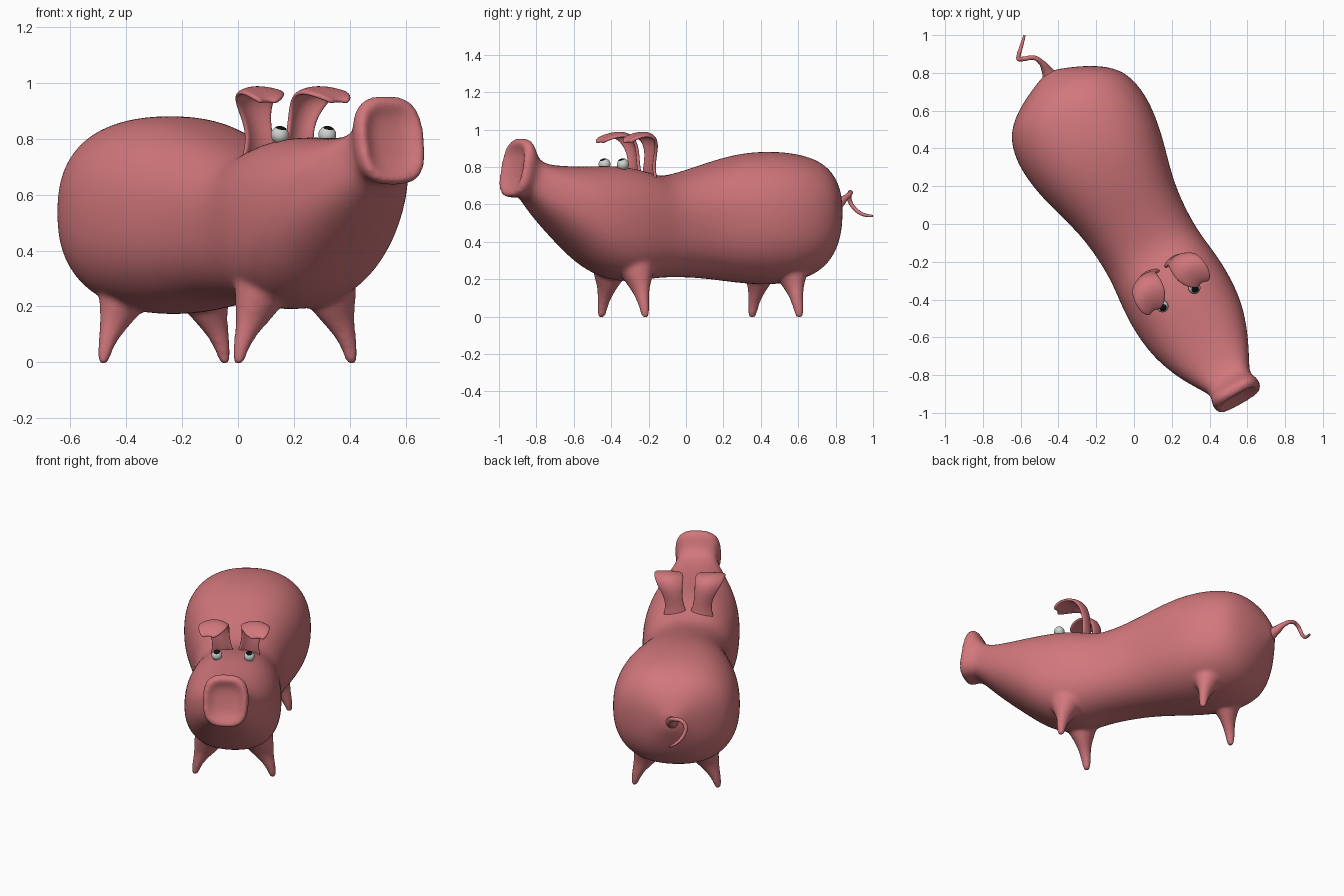
import bpy, bmesh, math
from mathutils import Vector, Matrix

cube = bpy.data.objects.get("Cube")
if cube:
    bpy.data.objects.remove(cube)

TURN = Matrix.Rotation(math.radians(30), 4, 'Z')


def at(side, ahead, z):
    """Animal's own axes (left, forward, up) to the world."""
    return TURN @ Vector((side + 0.01, -ahead, z))


def material(name, rgb):
    m = bpy.data.materials.new(name)
    m.use_nodes = True
    m.diffuse_color = (*rgb, 1)
    bsdf = m.node_tree.nodes["Principled BSDF"]
    bsdf.inputs["Base Color"].default_value = (*rgb, 1)
    bsdf.inputs["Roughness"].default_value = 0.6
    return m


pink = material("pink_skin", (0.64, 0.185, 0.2))
white = material("eye_white", (0.62, 0.65, 0.62))
black = material("pupil_black", (0.005, 0.005, 0.005))


def finish(bm, name, *mats):
    bmesh.ops.recalc_face_normals(bm, faces=bm.faces)
    for f in bm.faces:
        f.smooth = True
    mesh = bpy.data.meshes.new(name)
    bm.to_mesh(mesh)
    bm.free()
    for m in mats:
        mesh.materials.append(m)
    ob = bpy.data.objects.new(name, mesh)
    bpy.context.collection.objects.link(ob)
    return ob


def loft(bm, rings, closed=True):
    rows = [[bm.verts.new(p) for p in r] for r in rings]
    n = len(rows[0])
    for a, b in zip(rows, rows[1:]):
        for i in range(n if closed else n - 1):
            j = (i + 1) % n
            bm.faces.new((a[i], a[j], b[j], b[i]))
    if closed:
        bm.faces.new(rows[0])
        bm.faces.new(rows[-1])


def power(v, p):
    return math.copysign(abs(v) ** p, v)


def body_ring(ahead, half, low, high, n=32):
    snout = min(1, max(0, (ahead - 0.85) / 0.15))
    p = 2 / (2.35 + 0.55 * snout)
    mid, tall = (low + high) / 2, (high - low) / 2
    pts = []
    for i in range(n):
        a = math.tau * i / n
        dz = tall * power(math.sin(a), p)
        pts.append(at(half * power(math.cos(a), p) + 0.008 * snout,
                      ahead - 0.2 * snout * dz, mid + dz))
    return pts


# Body: forward position, half width, underside, top; ends in the shallow snout dish
body_sections = [
    (-0.92, 0.03, 0.54, 0.62), (-0.905, 0.07, 0.50, 0.655), (-0.88, 0.13, 0.43, 0.71),
    (-0.845, 0.205, 0.345, 0.765), (-0.79, 0.29, 0.265, 0.82), (-0.71, 0.362, 0.205, 0.862),
    (-0.55, 0.392, 0.165, 0.888), (-0.35, 0.362, 0.175, 0.878), (-0.15, 0.30, 0.20, 0.825),
    (0.0, 0.272, 0.21, 0.78), (0.17, 0.265, 0.21, 0.742), (0.27, 0.275, 0.195, 0.778),
    (0.42, 0.293, 0.18, 0.808), (0.58, 0.287, 0.24, 0.805), (0.70, 0.262, 0.34, 0.803),
    (0.82, 0.215, 0.445, 0.808), (0.92, 0.16, 0.55, 0.82), (0.985, 0.118, 0.63, 0.855),
    (1.015, 0.128, 0.642, 0.925), (1.045, 0.142, 0.632, 0.96), (1.08, 0.134, 0.64, 0.95),
    (1.088, 0.114, 0.66, 0.928), (1.07, 0.096, 0.685, 0.905), (1.052, 0.06, 0.73, 0.86),
]
bm = bmesh.new()
loft(bm, [body_ring(*s) for s in body_sections])

# Legs: height, inner edge, outer edge, radius lengthwise; webbed inward under the belly
leg_sections = [(-0.012, 0.23, 0.255, 0.013), (0.0, 0.221, 0.263, 0.022),
                (0.05, 0.202, 0.262, 0.03), (0.10, 0.168, 0.255, 0.036),
                (0.15, 0.115, 0.25, 0.047), (0.20, 0.07, 0.248, 0.075),
                (0.27, 0.04, 0.247, 0.105), (0.36, 0.03, 0.235, 0.10)]
for ahead, lean in ((0.392, -0.008), (-0.548, 0.01)):
    for side in (-1, 1):
        loft(bm, [[at(side * ((inner + outer) / 2 + lean
                              + (outer - inner) / 2 * math.cos(math.tau * i / 16)),
                      ahead + r * math.sin(math.tau * i / 16), z) for i in range(16)]
                  for z, inner, outer, r in leg_sections])

body = finish(bm, "body", pink)
body.modifiers.new("round", 'SUBSURF').levels = 2
body.modifiers["round"].render_levels = 2
fuse = body.modifiers.new("fuse", 'REMESH')
fuse.mode = 'VOXEL'
fuse.voxel_size = 0.012
fuse.use_smooth_shade = True
blend = body.modifiers.new("blend", 'SMOOTH')
blend.factor = 0.5
blend.iterations = 10

# Ears: forward, outward, height, half width; cupped flaps that fold forward
ear_rows = [(0.25, 0.075, 0.71, 0.085), (0.265, 0.08, 0.79, 0.055), (0.262, 0.092, 0.86, 0.055),
            (0.265, 0.11, 0.925, 0.072), (0.288, 0.12, 0.97, 0.086), (0.34, 0.126, 0.985, 0.09),
            (0.39, 0.135, 0.972, 0.078), (0.43, 0.143, 0.95, 0.055), (0.448, 0.148, 0.932, 0.03)]
for side, label in ((1, "left"), (-1, "right")):
    bm = bmesh.new()
    rings = []
    for ahead, out, z, half in ear_rows:
        fold = min(1, max(0, (z - 0.86) / 0.12))
        row = []
        for k in range(-3, 4):
            t = k / 3
            cup = 0.35 * half * t * t
            row.append(at(side * (out + half * t), ahead + cup, z - cup * fold * 0.6))
        rings.append(row)
    loft(bm, rings, closed=False)
    ear = finish(bm, label + "_ear", pink)
    thick = ear.modifiers.new("thickness", 'SOLIDIFY')
    thick.thickness = 0.018
    thick.offset = 0
    soft = ear.modifiers.new("soft", 'SUBSURF')
    soft.levels = soft.render_levels = 2

    # Eyes: the pupil is a cap around the sphere's pole, tipped forward
    bm = bmesh.new()
    bmesh.ops.create_uvsphere(bm, u_segments=32, v_segments=24, radius=0.032)
    for f in bm.faces:
        f.material_index = 1 if f.calc_center_median().normalized().z > 0.78 else 0
    tip = Matrix.Rotation(math.radians(20), 4, 'X')
    bmesh.ops.transform(bm, verts=bm.verts,
                        matrix=Matrix.Translation(at(side * 0.098, 0.452, 0.814)) @ TURN @ tip)
    finish(bm, label + "_eye", white, black)

# Tail: a thin tapering curl
path = [(-0.43, 0.75, 0.575, 5), (-0.46, 0.81, 0.60, 2.4), (-0.49, 0.855, 0.637, 1.3),
        (-0.53, 0.88, 0.66, 1), (-0.58, 0.875, 0.66, 1), (-0.608, 0.873, 0.63, 1),
        (-0.61, 0.895, 0.585, 0.9), (-0.595, 0.945, 0.547, 0.8), (-0.58, 0.998, 0.537, 0.5)]
curve = bpy.data.curves.new("tail", 'CURVE')
curve.dimensions = '3D'
curve.bevel_depth = 0.012
curve.bevel_resolution = 4
curve.use_fill_caps = True
spline = curve.splines.new('BEZIER')
spline.bezier_points.add(len(path) - 1)
for p, (x, y, z, r) in zip(spline.bezier_points, path):
    p.co = (x, y, z)
    p.radius = r
    p.handle_left_type = p.handle_right_type = 'AUTO'
curve.materials.append(pink)
bpy.context.collection.objects.link(bpy.data.objects.new("tail", curve))
